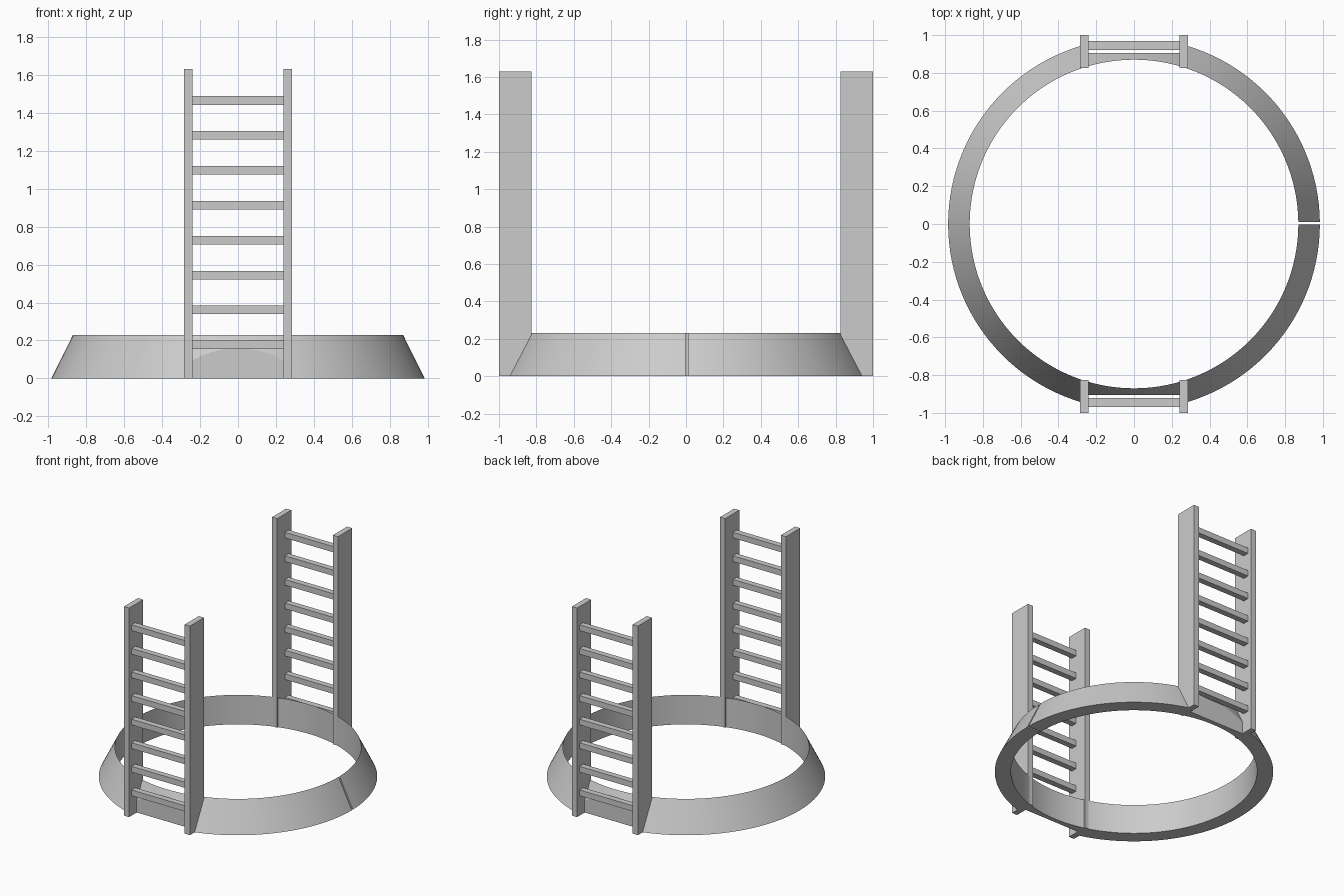
import bpy
import bmesh
import math

if "Cube" in bpy.data.objects:
    bpy.data.objects.remove(bpy.data.objects["Cube"], do_unlink=True)

# One plain grey for everything
GREY = (0.6, 0.6, 0.6, 1)
grey = bpy.data.materials.new("plain_grey")
grey.use_nodes = True
grey.diffuse_color = GREY
grey.node_tree.nodes["Principled BSDF"].inputs["Base Color"].default_value = GREY

R_IN, R_OUT, RING_H = 0.87, 0.984, 0.23
SLIT = (0.011, -0.002)
POST_IN, POST_OUT, POST_H = 0.24, 0.285, 1.63
RUNGS, RUNG_Z, RUNG_STEP, RUNG_W = 8, 0.177, 0.184, 0.045


def finish(name, bm):
    bmesh.ops.recalc_face_normals(bm, faces=bm.faces)
    mesh = bpy.data.meshes.new(name)
    bm.to_mesh(mesh)
    bm.free()
    mesh.materials.append(grey)
    obj = bpy.data.objects.new(name, mesh)
    bpy.context.collection.objects.link(obj)
    return obj


def box(name, x, y, z):
    """Box from (min, max) pairs on each axis."""
    bm = bmesh.new()
    bmesh.ops.create_cube(bm, size=1)
    for v in bm.verts:
        v.co = [p[0] if c < 0 else p[1] for c, p in zip(v.co, (x, y, z))]
    return finish(name, bm)


def span(side, a, b):
    return tuple(sorted((side * a, side * b)))


# Base ring: triangular section swept almost all the way round, leaving a slit
bm = bmesh.new()
start, end = SLIT[0], 2 * math.pi + SLIT[1]
steps = 128
loops = []
for i in range(steps + 1):
    a = start + (end - start) * i / steps
    loops.append([bm.verts.new((r * math.cos(a), r * math.sin(a), z))
                  for r, z in ((R_IN, 0), (R_OUT, 0), (R_IN, RING_H))])
for p, q in zip(loops, loops[1:]):
    for k in range(3):
        n = (k + 1) % 3
        bm.faces.new((p[k], p[n], q[n], q[k]))
bm.faces.new(loops[0])
bm.faces.new(loops[-1])
ring = finish("base_ring", bm)

# Trim the ring flat between each pair of posts
for side, label in ((-1, "front"), (1, "back")):
    cutter = box(label + "_cutter", (-0.26, 0.26), span(side, 0.905, 1.2), (-0.1, 0.5))
    cutter.hide_render = True
    mod = ring.modifiers.new("trim", "BOOLEAN")
    mod.operation = "DIFFERENCE"
    mod.solver = "EXACT"
    mod.object = cutter
    bpy.ops.object.select_all(action="DESELECT")
    ring.select_set(True)
    bpy.context.view_layer.objects.active = ring
    bpy.ops.object.modifier_apply(modifier=mod.name)
    bpy.data.objects.remove(cutter, do_unlink=True)
bpy.ops.object.shade_smooth_by_angle(angle=math.radians(20))

# Two ladders: a pair of posts and evenly spaced rungs each
for side, label in ((-1, "front"), (1, "back")):
    for sx, hand in ((-1, "right"), (1, "left")):
        box(f"{label}_{hand}_post", span(sx, POST_IN, POST_OUT),
            span(side, 0.826, 1.0), (0, POST_H))
    for i in range(RUNGS):
        z = RUNG_Z + i * RUNG_STEP
        box(f"{label}_rung_{i + 1}", (-POST_IN, POST_IN), span(side, 0.922, 0.968),
            (z - RUNG_W / 2, z + RUNG_W / 2))
